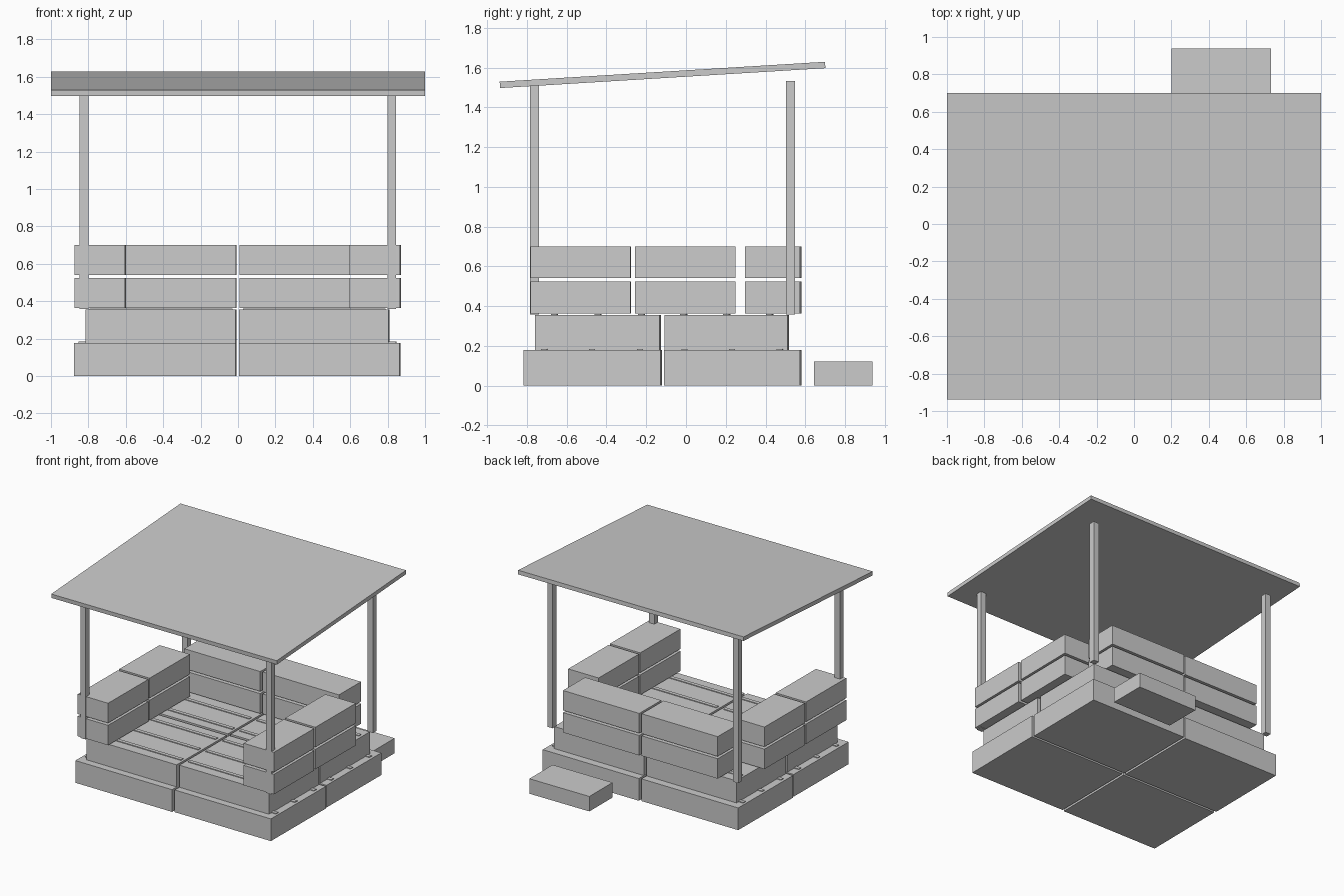
import bpy
import math
from mathutils import Matrix

old = bpy.data.objects.get("Cube")
if old:
    bpy.data.objects.remove(old, do_unlink=True)

# One plain grey for everything
grey = bpy.data.materials.new("light_grey")
grey.use_nodes = True
colour = (0.6, 0.6, 0.6, 1)
grey.diffuse_color = colour
grey.node_tree.nodes["Principled BSDF"].inputs["Base Color"].default_value = colour

SKEW = math.radians(-0.5)  # pallets sit very slightly askew


def box(name, x, y, z, skew=0.0):
    """Box from (min, max) ranges, turned a little about its own centre."""
    bpy.ops.mesh.primitive_cube_add(size=1)
    ob = bpy.context.object
    ob.name = name
    ob.data.transform(Matrix.Diagonal((x[1] - x[0], y[1] - y[0], z[1] - z[0], 1)))
    ob.location = [(a + b) / 2 for a, b in (x, y, z)]
    ob.rotation_euler.z = skew
    ob.data.materials.append(grey)
    return ob


def pallet(name, x, y, z):
    """Solid pallet with three thin strips lying on top."""
    box(name, x, y, z, SKEW)
    middle, step = (y[0] + y[1]) / 2, (y[1] - y[0]) * 0.35
    for i in (-1, 0, 1):
        c = middle + i * step
        box(name + "_strip", (x[0] + 0.02, x[1] - 0.02), (c - 0.015, c + 0.015),
            (z[1] - 0.005, z[1] + 0.006), SKEW)


# Two layers of four pallets form the platform
for x in ((-0.873, -0.01), (0.008, 0.866)):
    for y in ((-0.813, -0.125), (-0.108, 0.578)):
        pallet("base_pallet", x, y, (0, 0.178))
for x in ((-0.813, -0.01), (0.008, 0.808)):
    for y in ((-0.755, -0.13), (-0.105, 0.515)):
        pallet("deck_pallet", x, y, (0.178, 0.355))

# Two levels of blocks make the side and back seats
for z in ((0.363, 0.523), (0.541, 0.7)):
    for x in ((-0.873, -0.602), (0.598, 0.869)):
        for y in ((-0.782, -0.278), (-0.256, 0.249)):
            box("side_seat_block", x, y, z, SKEW)
    for x in ((-0.688, -0.01), (0.008, 0.688)):
        box("back_seat_block", x, (0.3, 0.577), z, SKEW)

# Posts
for x in ((-0.848, -0.8), (0.798, 0.846)):
    box("front_post", x, (-0.786, -0.74), (0.358, 1.51))
    box("back_post", x, (0.503, 0.549), (0.358, 1.533))

# Sloping roof
slope = math.atan2(0.1, 1.636)
roof = box("roof", (-1, 1), (-0.82, 0.82), (0, 0.032))
roof.location = (0, -0.118, 1.563)
roof.rotation_euler.x = slope

# Step behind the platform
box("step", (0.2, 0.732), (0.645, 0.938), (0, 0.12))
